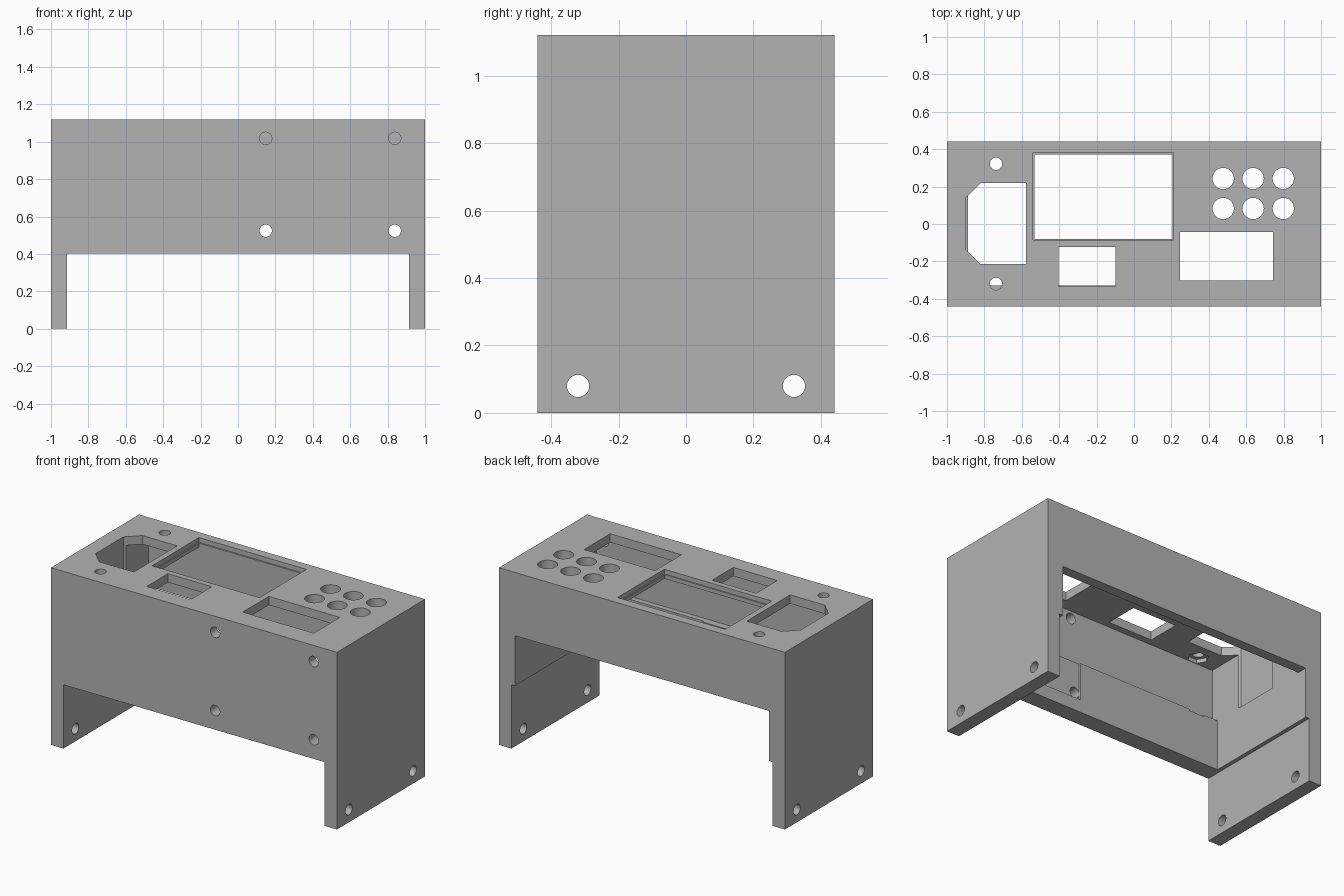
import bpy, bmesh, math
from mathutils import Vector, Matrix

cube = bpy.data.objects.get("Cube")
if cube:
    bpy.data.objects.remove(cube, do_unlink=True)

grey = bpy.data.materials.new("matte grey")
grey.use_nodes = True
colour = (0.45, 0.45, 0.45, 1)
grey.diffuse_color = colour
grey.node_tree.nodes["Principled BSDF"].inputs["Base Color"].default_value = colour

TOP, FLOOR_OF_TOP, SPLIT, SKIRT = 1.12, 1.065, 0.72, 0.403
INNER_X = 0.888


def prism(name, points, start, end):
    """Extrude a closed outline of 3D points from offset start to offset end."""
    bm = bmesh.new()
    start, end = Vector(start), Vector(end)
    face = bm.faces.new([bm.verts.new(Vector(p) + start) for p in points])
    grown = bmesh.ops.extrude_face_region(bm, geom=[face])
    verts = [g for g in grown["geom"] if isinstance(g, bmesh.types.BMVert)]
    bmesh.ops.translate(bm, verts=verts, vec=end - start)
    bmesh.ops.recalc_face_normals(bm, faces=bm.faces[:])
    mesh = bpy.data.meshes.new(name)
    bm.to_mesh(mesh)
    bm.free()
    obj = bpy.data.objects.new(name, mesh)
    bpy.context.collection.objects.link(obj)
    return obj


def box(name, x0, x1, y0, y1, z0, z1):
    outline = [(x0, y0, 0), (x1, y0, 0), (x1, y1, 0), (x0, y1, 0)]
    return prism(name, outline, (0, 0, z0), (0, 0, z1))


def rod(name, centre, radius, depth, axis="Z", sides=32):
    """Round or hexagonal rod centred on a point along one axis."""
    turn = {"X": Matrix.Rotation(math.pi / 2, 3, "Y"),
            "Y": Matrix.Rotation(math.pi / 2, 3, "X"),
            "Z": Matrix.Identity(3)}[axis]
    ring = [turn @ Vector((radius * math.cos(a), radius * math.sin(a), 0))
            for a in (2 * math.pi * i / sides for i in range(sides))]
    half = turn @ Vector((0, 0, depth / 2))
    c = Vector(centre)
    return prism(name, ring, c - half, c + half)


housing = box("housing", -1, 1, -0.44, 0.44, 0, TOP)
housing.data.materials.append(grey)


def cut(cutter):
    cutter.hide_render = True
    mod = housing.modifiers.new("cut", "BOOLEAN")
    mod.operation, mod.solver, mod.object = "DIFFERENCE", "EXACT", cutter
    bpy.context.view_layer.objects.active = housing
    bpy.ops.object.modifier_apply(modifier=mod.name)
    bpy.data.objects.remove(cutter, do_unlink=True)


# Gap between the legs, then the hollow that is open low at the back
cut(box("leg_gap", -0.913, 0.913, -0.6, 0.6, -0.1, SKIRT))
hollow = [(-0.33, 0.3), (-0.33, SPLIT), (-0.375, SPLIT), (-0.375, FLOOR_OF_TOP),
          (0.375, FLOOR_OF_TOP), (0.375, SPLIT), (0.6, SPLIT), (0.6, 0.3)]
cut(prism("hollow", [(0, y, z) for y, z in hollow],
          (-INNER_X, 0, 0), (INNER_X, 0, 0)))

# Shallow board recess on the inside of the front wall
cut(box("board_recess", 0.115, 0.875, -0.342, -0.2, 0.484, 0.8))

# Screen opening with a fine lip, and two smaller display windows
cut(box("screen_lip", -0.54, 0.212, -0.086, 0.381, TOP - 0.03, 1.3))
cut(box("screen_window", -0.533, 0.205, -0.079, 0.372, 1.0, 1.3))
cut(box("small_window", -0.405, -0.098, -0.333, -0.122, 1.0, 1.3))
cut(box("wide_window", 0.245, 0.742, -0.303, -0.042, 1.0, 1.3))

# Power socket opening with two chamfered corners
socket = [(-0.578, -0.215), (-0.578, 0.218), (-0.82, 0.218),
          (-0.9, 0.14), (-0.9, -0.137), (-0.82, -0.215)]
cut(prism("socket_opening", [(x, y, 0) for x, y in socket],
          (0, 0, SPLIT), (0, 0, 1.3)))

# Socket screw holes with nut pockets underneath
for y in (-0.32, 0.322):
    cut(rod("socket_screw", (-0.738, y, 1.1), 0.033, 0.4))
    cut(rod("nut_pocket", (-0.738, y, 0.9), 0.06, 0.38, sides=6))

# Button holes
for x in (0.477, 0.637, 0.798):
    for y in (0.083, 0.243):
        cut(rod("button_hole", (x, y, 1.1), 0.057, 0.2))

# Board screw holes in the front wall
for x in (0.148, 0.838):
    for z in (0.524, 1.018):
        cut(rod("board_screw", (x, -0.42, z), 0.033, 0.24, "Y"))

# Mounting holes in the legs
for x in (-0.95, 0.95):
    for y in (-0.32, 0.32):
        cut(rod("leg_hole", (x, y, 0.08), 0.033, 0.3, "X"))

for poly in housing.data.polygons:
    poly.material_index = 0
bpy.ops.object.select_all(action="DESELECT")
housing.select_set(True)
bpy.context.view_layer.objects.active = housing
bpy.ops.object.shade_smooth_by_angle(angle=math.radians(30))
